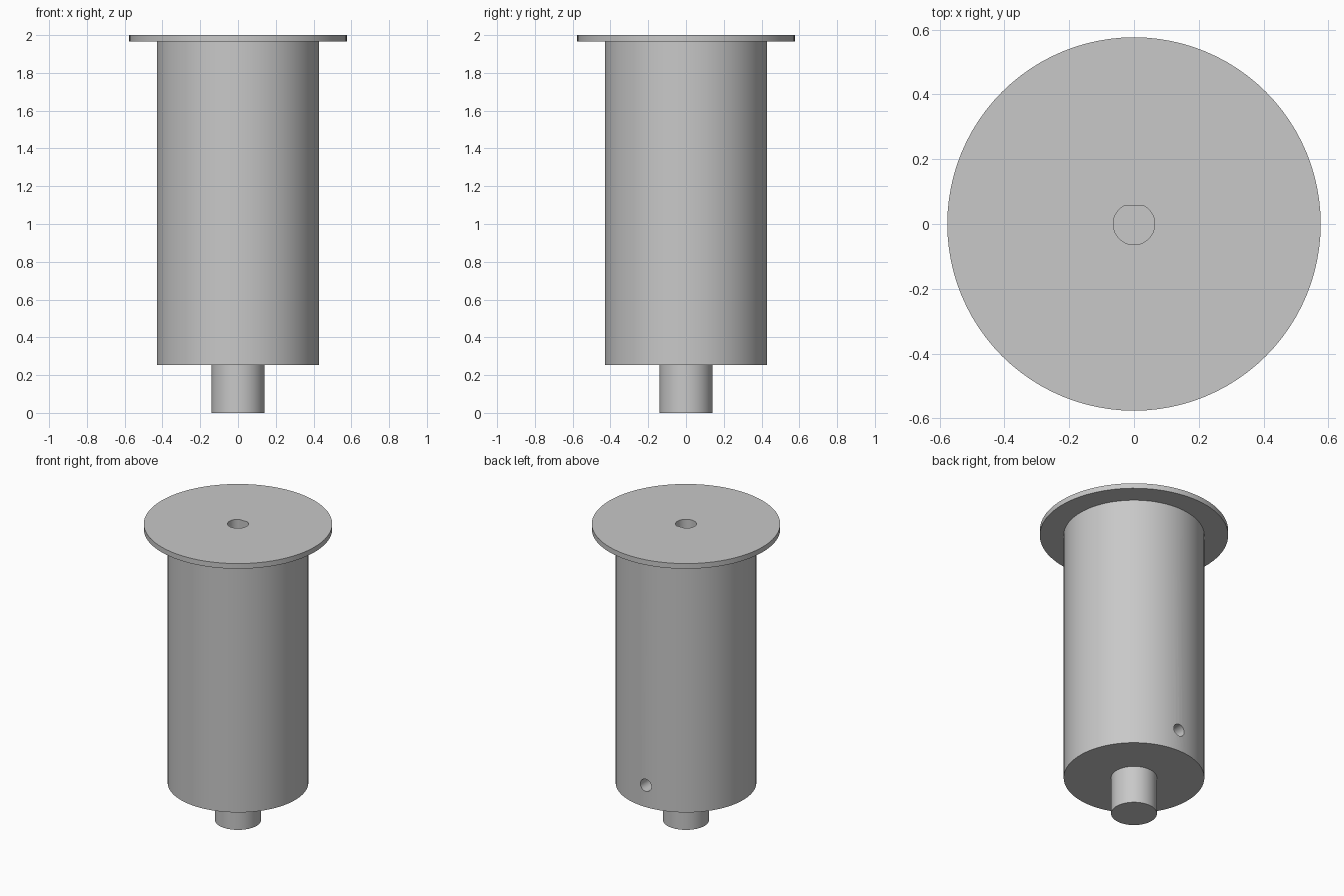
import bpy, bmesh, math
from mathutils import Matrix

if "Cube" in bpy.data.objects:
    bpy.data.objects.remove(bpy.data.objects["Cube"])

grey = bpy.data.materials.new("plain grey")
grey.diffuse_color = (0.58, 0.58, 0.58, 1)
grey.use_nodes = True
grey.node_tree.nodes["Principled BSDF"].inputs["Base Color"].default_value = grey.diffuse_color


def make_object(name, bm):
    bmesh.ops.recalc_face_normals(bm, faces=bm.faces)
    mesh = bpy.data.meshes.new(name)
    bm.to_mesh(mesh)
    bm.free()
    mesh.materials.append(grey)
    obj = bpy.data.objects.new(name, mesh)
    bpy.context.collection.objects.link(obj)
    return obj


def lathe(name, profile, steps):
    """Solid of revolution around z; the profile starts and ends on the axis."""
    bm = bmesh.new()
    verts = [bm.verts.new((r, 0, z)) for r, z in profile]
    edges = [bm.edges.new(pair) for pair in zip(verts, verts[1:])]
    bmesh.ops.spin(bm, geom=verts + edges, axis=(0, 0, 1), cent=(0, 0, 0),
                   steps=steps, angle=math.tau)
    bmesh.ops.remove_doubles(bm, verts=bm.verts, dist=1e-5)
    # merge the end fans into single flat discs
    bmesh.ops.dissolve_verts(bm, verts=[v for v in bm.verts if v.co.xy.length < 1e-4])
    return make_object(name, bm)


# Stub, barrel and flange as one turned part
drum = lathe("flanged_drum", [(0, 0), (0.14, 0), (0.14, 0.253), (0.43, 0.253),
                              (0.43, 1.965), (0.576, 1.965), (0.576, 2), (0, 2)], 96)

# D-shaped shaft bore, flat side towards the back
bm = bmesh.new()
radius, flat, floor = 0.064, 0.056, 0.253
start = math.asin(flat / radius)
sweep = math.pi + 2 * start
ring = [bm.verts.new((radius * math.cos(start - sweep * i / 48),
                      radius * math.sin(start - sweep * i / 48), floor))
        for i in range(49)]
base = bm.faces.new(ring)
top = bmesh.ops.extrude_face_region(bm, geom=[base])["geom"]
bmesh.ops.translate(bm, vec=(0, 0, 2.1 - floor),
                    verts=[g for g in top if isinstance(g, bmesh.types.BMVert)])
bore = make_object("shaft_bore_cutter", bm)

# Set screw hole from the back of the barrel into the bore
bm = bmesh.new()
bmesh.ops.create_cone(bm, cap_ends=True, segments=32, radius1=0.041, radius2=0.041,
                      depth=0.5,
                      matrix=Matrix.Translation((0, 0.27, 0.40)) @ Matrix.Rotation(math.pi / 2, 4, 'X'))
screw_hole = make_object("screw_hole_cutter", bm)

for cutter in (bore, screw_hole):
    mod = drum.modifiers.new(cutter.name, 'BOOLEAN')
    mod.operation = 'DIFFERENCE'
    mod.solver = 'EXACT'
    mod.object = cutter

bpy.ops.object.select_all(action='DESELECT')
drum.select_set(True)
bpy.context.view_layer.objects.active = drum
for mod in list(drum.modifiers):
    bpy.ops.object.modifier_apply(modifier=mod.name)
bpy.ops.object.shade_smooth_by_angle(angle=math.radians(30))

for cutter in (bore, screw_hole):
    cutter.hide_render = True
    cutter.hide_set(True)
